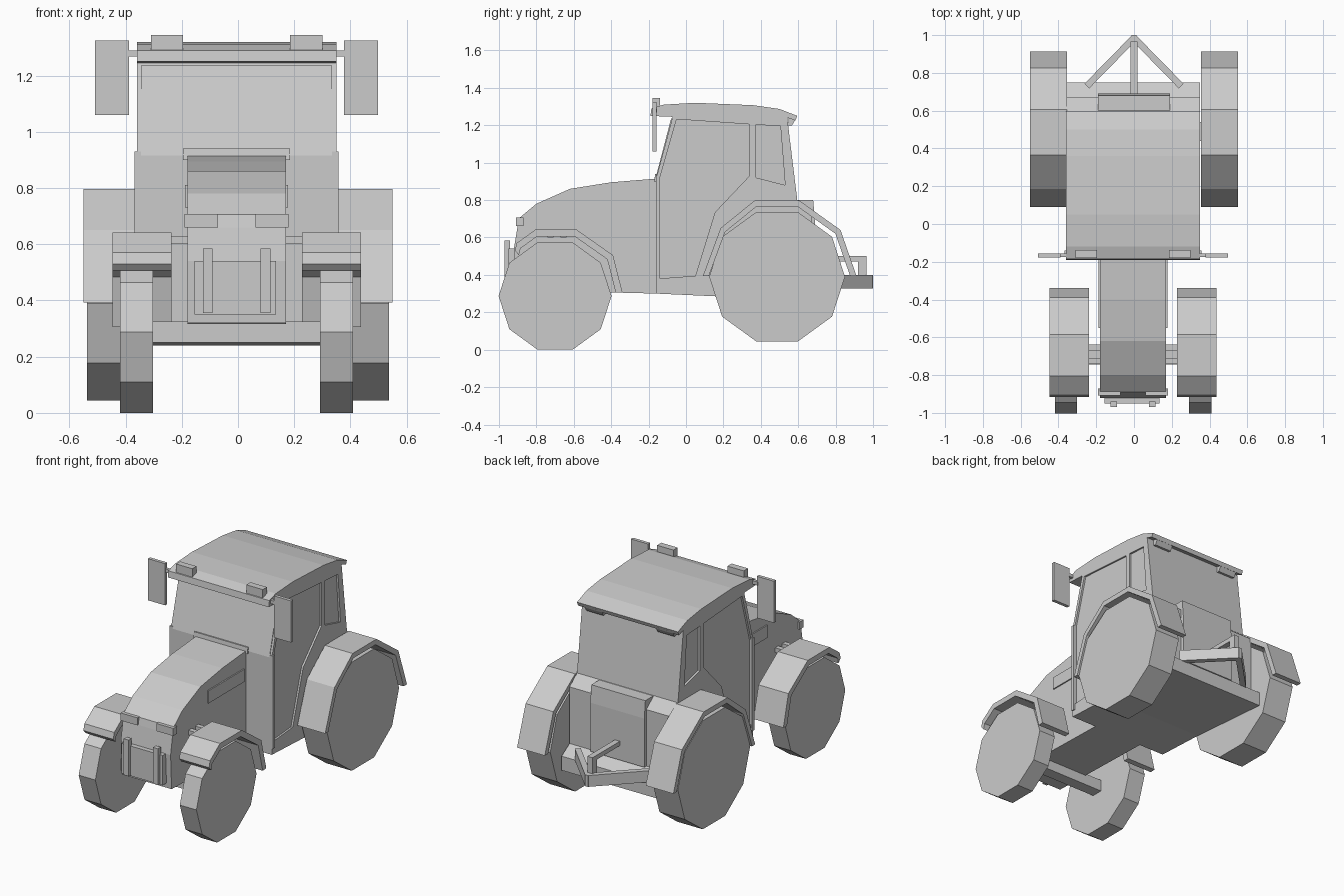
import bpy, bmesh, math
from mathutils import Vector

CX = -0.005   # the body sits a hair left of centre


def mesh_object(name, bm):
    bmesh.ops.recalc_face_normals(bm, faces=bm.faces)
    me = bpy.data.meshes.new(name)
    bm.to_mesh(me)
    bm.free()
    ob = bpy.data.objects.new(name, me)
    bpy.context.collection.objects.link(ob)
    return ob


def prism(name, profile, x0, x1):
    """Extrude a (y, z) side profile from x0 to x1."""
    bm = bmesh.new()
    face = bm.faces.new([bm.verts.new((x0, y, z)) for y, z in profile])
    ext = bmesh.ops.extrude_face_region(bm, geom=[face])
    verts = [g for g in ext["geom"] if isinstance(g, bmesh.types.BMVert)]
    bmesh.ops.translate(bm, verts=verts, vec=(x1 - x0, 0, 0))
    return mesh_object(name, bm)


def box(name, x, y, z):
    return prism(name, [(y[0], z[0]), (y[1], z[0]), (y[1], z[1]), (y[0], z[1])], x[0], x[1])


def beam(name, a, b, width, height):
    """Rectangular bar between two points at the same height."""
    a, b = Vector(a), Vector(b)
    side = (b - a).cross(Vector((0, 0, 1))).normalized() * width / 2
    up = Vector((0, 0, height / 2))
    bm = bmesh.new()
    for p in (a, b):
        for o in (side + up, side - up, -side - up, -side + up):
            bm.verts.new(p + o)
    bmesh.ops.convex_hull(bm, input=bm.verts)
    return mesh_object(name, bm)


def wheel(name, cy, cz, r, x0, x1):
    prism(name, [(cy + r * math.cos(i * math.pi / 5), cz + r * math.sin(i * math.pi / 5))
                 for i in range(10)], x0, x1)


def fender(name, outer, centre, k, x0, x1):
    cy, cz = centre
    inner = [(cy + (y - cy) * k, cz + (z - cz) * k) for y, z in outer]
    prism(name, outer + inner[::-1], x0, x1)


def cut(target, profile, x0, x1):
    cutter = prism("cutter", profile, x0, x1)
    cutter.hide_render = True
    cutter.hide_set(True)
    mod = target.modifiers.new("recess", 'BOOLEAN')
    mod.operation = 'DIFFERENCE'
    mod.solver = 'EXACT'
    mod.object = cutter


# Main body with cab, and hood
cab = prism("cab_body", [(-0.16, 0.30), (0.17, 0.285), (0.75, 0.24), (0.75, 0.33), (0.67, 0.38),
                         (0.67, 0.74), (0.595, 0.80), (0.54, 1.25), (-0.07, 1.25), (-0.16, 0.915)],
            CX - 0.355, CX + 0.355)
prism("hood", [(-0.155, 0.30), (-0.40, 0.306), (-0.91, 0.32), (-0.92, 0.54), (-0.90, 0.66),
               (-0.89, 0.705), (-0.80, 0.78), (-0.62, 0.86), (-0.40, 0.895), (-0.155, 0.915)],
      CX - 0.175, CX + 0.175)
prism("cowl", [(-0.17, 0.90), (-0.165, 0.94), (-0.14, 0.94), (-0.14, 0.90)], CX - 0.19, CX + 0.19)
prism("windshield", [(-0.163, 0.917), (-0.08, 1.235), (-0.06, 1.235), (-0.14, 0.917)],
      CX - 0.34, CX + 0.34)

# Roof
prism("roof", [(-0.19, 1.25), (-0.185, 1.29), (-0.12, 1.31), (0.05, 1.32), (0.36, 1.307),
               (0.50, 1.287), (0.595, 1.25), (0.585, 1.225), (0.545, 1.24), (-0.07, 1.245)],
      CX - 0.355, CX + 0.355)

# Grille at the nose
box("grille", (CX - 0.15, CX + 0.14), (-0.95, -0.90), (0.35, 0.54))

# Rear centre panel
prism("rear_panel", [(0.62, 0.38), (0.69, 0.38), (0.69, 0.69), (0.68, 0.80), (0.60, 0.80)], -0.19, 0.19)

# Front axle and fender support bars
box("front_axle", (CX - 0.31, CX + 0.31), (-0.745, -0.67), (0.25, 0.325))
for y in (-0.725, -0.655):
    box("fender_support", (CX - 0.26, CX + 0.26), (y - 0.016, y + 0.016), (0.60, 0.63))
box("rear_axle", (-0.40, 0.40), (0.44, 0.54), (0.34, 0.44))

door = [(-0.148, 0.38), (0.05, 0.395), (0.155, 0.735), (0.34, 0.93), (0.34, 1.205),
        (-0.05, 1.232), (-0.145, 0.90)]
window = [(0.375, 0.92), (0.53, 0.88), (0.505, 1.195), (0.375, 1.203)]

for s, side in ((-1, "left"), (1, "right")):
    def xs(a, b, c=CX):
        return c + s * a, c + s * b

    # Wheels and fenders
    wheel("front_wheel_" + side, -0.70, 0.287, 0.302, *xs(0.297, 0.414))
    wheel("rear_wheel_" + side, 0.487, 0.39, 0.363, *xs(0.36, 0.538, 0))
    fender("front_fender_" + side, [(-0.915, 0.53), (-0.905, 0.57), (-0.805, 0.642), (-0.585, 0.642),
                                    (-0.39, 0.505), (-0.34, 0.307)],
           (-0.70, 0.287), 0.9, *xs(0.232, 0.442))
    fender("rear_fender_" + side, [(0.09, 0.393), (0.185, 0.65), (0.366, 0.797), (0.607, 0.797),
                                   (0.826, 0.64), (0.912, 0.393)],
           (0.487, 0.39), 0.92, *xs(0.355, 0.55, 0))

    # Door and quarter window recesses, door post
    cut(cab, door, *xs(0.343, 0.40))
    cut(cab, window, *xs(0.343, 0.40))
    box("door_post_" + side, xs(0.34, 0.363), (-0.161, -0.14), (0.34, 0.93))

    # Hood details
    box("hood_side_panel_" + side, xs(0.16, 0.183), (-0.55, -0.19), (0.73, 0.81))
    box("headlight_" + side, xs(0.067, 0.185), (-0.908, -0.87), (0.66, 0.708))
    box("grille_post_" + side, xs(0.085, 0.12), (-0.97, -0.94), (0.355, 0.585))

    # Roof lights
    box("front_roof_light_" + side, xs(0.19, 0.305), (-0.18, -0.138), (1.285, 1.345))
    prism("rear_roof_light_" + side, [(0.545, 1.20), (0.565, 1.197), (0.59, 1.237), (0.55, 1.245)],
          *xs(0.19, 0.31))

    # Mirrors
    box("mirror_" + side, xs(0.383, 0.503), (-0.178, -0.157), (1.06, 1.325))
    box("mirror_arm_" + side, xs(0.34, 0.39), (-0.175, -0.155), (1.268, 1.29))

    # Hitch arms
    beam("hitch_arm_" + side, (s * 0.25, 0.73, 0.362), (0, 0.985, 0.362), 0.035, 0.072)

# Hitch centre link and post
box("hitch_link", (-0.018, 0.018), (0.66, 0.965), (0.472, 0.50))
box("hitch_post", (-0.018, 0.018), (0.92, 0.965), (0.39, 0.50))
box("hitch_tip", (-0.012, 0.012), (0.96, 1.0), (0.326, 0.398))
